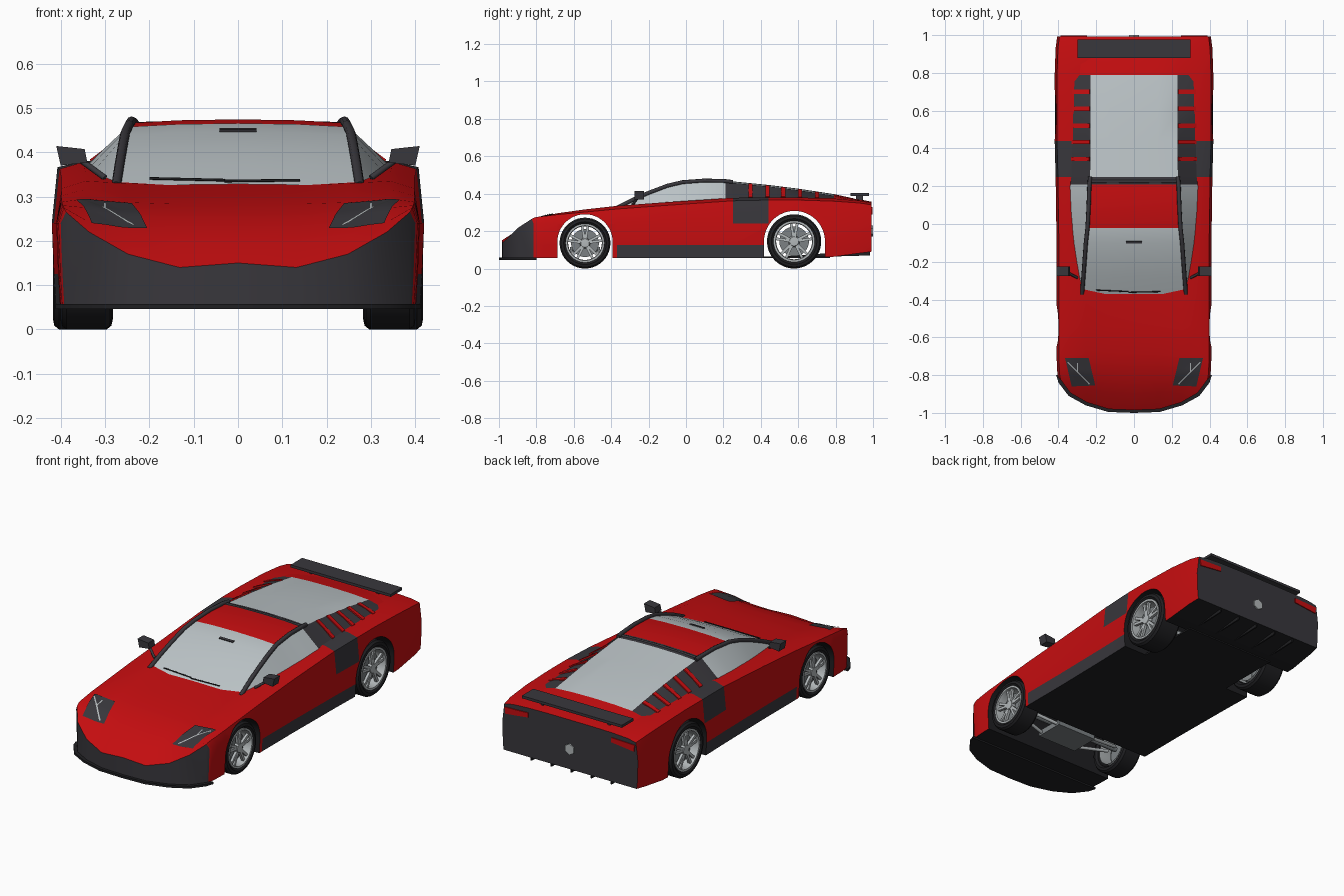
import bpy, bmesh, math
from mathutils import Vector, Matrix
from mathutils.bvhtree import BVHTree

if "Cube" in bpy.data.objects:
    bpy.data.objects.remove(bpy.data.objects["Cube"])


def material(name, *rgb):
    m = bpy.data.materials.new(name)
    m.use_nodes = True
    m.diffuse_color = (*rgb, 1)
    m.node_tree.nodes["Principled BSDF"].inputs["Base Color"].default_value = (*rgb, 1)
    return m


RED = material("red_paint", .56, .004, .005)
CHAR = material("charcoal_plastic", .04, .038, .045)
BLACK = material("black_rubber", .014, .014, .016)
GLASS = material("pale_glass", .5, .55, .57)
SILVER = material("silver_metal", .45, .48, .49)
STEEL = material("dark_steel", .2, .22, .23)


def finish(name, bm, mats, angle=30):
    bmesh.ops.recalc_face_normals(bm, faces=bm.faces)
    me = bpy.data.meshes.new(name)
    bm.to_mesh(me)
    bm.free()
    for m in mats:
        me.materials.append(m)
    ob = bpy.data.objects.new(name, me)
    bpy.context.collection.objects.link(ob)
    smooth(ob, angle)
    return ob


def select(ob):
    bpy.ops.object.select_all(action='DESELECT')
    ob.select_set(True)
    bpy.context.view_layer.objects.active = ob


def smooth(ob, angle=30):
    select(ob)
    bpy.ops.object.shade_smooth_by_angle(angle=math.radians(angle))


def loft(bm, sections, rule):
    """Skin half sections; rule(row, y) picks the material slot."""
    rings = [[bm.verts.new(p) for p in s] for s in sections]
    for a, b in zip(rings, rings[1:]):
        for r in range(len(a) - 1):
            f = bm.faces.new((a[r], a[r + 1], b[r + 1], b[r]))
            f.material_index = rule(r, f.calc_center_median().y)
    return rings


def mirror_x(bm):
    bmesh.ops.mirror(bm, geom=bm.verts[:] + bm.edges[:] + bm.faces[:], axis='X', merge_dist=.0005)


def plate(name, pts, mat, depth):
    """Polygon extruded by a depth vector."""
    bm = bmesh.new()
    f = bm.faces.new([bm.verts.new(p) for p in pts])
    out = bmesh.ops.extrude_face_region(bm, geom=[f], use_keep_orig=True)
    bmesh.ops.translate(bm, vec=depth, verts=[v for v in out["geom"] if isinstance(v, bmesh.types.BMVert)])
    return finish(name, bm, [mat])


def box(name, lo, hi, mat):
    (x, y, z), (X, Y, Z) = lo, hi
    return plate(name, [(x, y, z), (X, y, z), (X, Y, z), (x, Y, z)], mat, (0, 0, Z - z))


def tube(name, pts, radius, mat):
    cu = bpy.data.curves.new(name, 'CURVE')
    cu.dimensions, cu.bevel_depth, cu.bevel_resolution, cu.use_fill_caps = '3D', radius, 2, True
    sp = cu.splines.new('POLY')
    sp.points.add(len(pts) - 1)
    for p, co in zip(sp.points, pts):
        p.co = (*co, 1)
    cu.materials.append(mat)
    ob = bpy.data.objects.new(name, cu)
    bpy.context.collection.objects.link(ob)
    select(ob)
    bpy.ops.object.convert(target='MESH')
    smooth(bpy.context.object, 50)


# Body shell: nose to tail stations (y, nose sweep, half width, floor, top heights)
ACROSS = [0, .33, .62, .84, .97]
SWEEP = [0, .005, .04, .09, .16]
STATIONS = [
    (-.985, 1, .4, .055, (.15, .14, .17, .22, .265)),
    (-.9, .6, .405, .055, (.205, .2, .215, .245, .275)),
    (-.8, .25, .408, .055, (.25, .25, .258, .275, .28)),
    (-.69, 0, .41, .055, (.283, .283, .287, .295, .288)),
    (-.54, 0, .41, .055, (.303, .303, .307, .316, .302)),
    (-.37, 0, .41, .055, (.325, .325, .33, .335, .318)),
    (-.1, 0, .41, .055, (.345, .345, .35, .355, .338)),
    (.25, 0, .415, .055, (.37, .37, .375, .378, .362)),
    (.44, 0, .42, .055, (.375, .375, .38, .38, .366)),
    (.6, 0, .42, .055, (.377, .377, .379, .38, .366)),
    (.79, 0, .42, .063, (.38, .38, .378, .374, .36)),
    (.93, 0, .415, .082, (.369, .369, .366, .362, .35)),
    (.993, 0, .407, .09, (.357, .357, .355, .35, .34)),
]


def body_section(y, k, w, zb, tops):
    top = [(f * w, y + k * s, z) for f, s, z in zip(ACROSS, SWEEP, tops)]
    side = [(w * q, y + k * .17, z) for q, z in ((1, .24), (.99, .125), (.98, zb))]
    return top + side + [(x, yy, zb) for x, yy, _ in reversed(top)]


def body_rule(row, y):
    if row >= 7:
        return 2
    block = .25 < y < .44 and 2 <= row <= 4
    skirt = -.4 < y < .44 and row == 6
    return 1 if block or skirt else 0


bm = bmesh.new()
rings = loft(bm, [body_section(*s) for s in STATIONS], body_rule)
for r in (rings[0], rings[-1]):       # dark bumper and tail panel
    for ids in [(i, i + 1, 11 - i, 12 - i) for i in range(4)] + [(4, 5, 6, 7, 8)]:
        bm.faces.new([r[i] for i in ids]).material_index = 1
mirror_x(bm)
surface = BVHTree.FromBMesh(bm)
body = finish("body_shell", bm, [RED, CHAR, BLACK])

# Wheel arches cut through the shell
for y, z, r in ((-.54, .142, .148), (.58, .145, .163)):
    arc = [(-.6, y + r * math.cos(a), z + r * math.sin(a)) for a in (math.pi * i / 24 for i in range(25))]
    cutter = plate("arch_cutter", arc + [(-.6, y - r, -.1), (-.6, y + r, -.1)], RED, (1.2, 0, 0))
    cutter.hide_render = True
    for m in (CHAR, BLACK):
        cutter.data.materials.append(m)
    for f in cutter.data.polygons:
        f.material_index = 2
    mod = body.modifiers.new("arch", 'BOOLEAN')
    mod.operation, mod.solver, mod.object = 'DIFFERENCE', 'EXACT', cutter
    select(body)
    bpy.ops.object.modifier_apply(modifier="arch")
    bpy.data.objects.remove(cutter)
smooth(body)

# Cabin and engine cover: (y, roof height, roof half width, belt half width, belt height)
CABIN = [
    (-.37, .328, .275, .283, .318), (-.28, .373, .268, .297, .328), (-.2, .408, .262, .31, .335),
    (-.1, .446, .255, .326, .342), (-.02, .465, .246, .334, .348), (.1, .474, .24, .343, .358),
    (.21, .471, .236, .349, .364), (.25, .466, .232, .345, .366), (.44, .447, .23, .337, .371),
    (.6, .427, .23, .336, .371), (.79, .398, .23, .334, .366), (.9, .374, .23, .334, .355)]


def cabin_rule(row, y):
    if y > .79:
        return 0
    if row == 2:
        return 2 if y < .21 else 1
    if -.02 < y < .21:
        return 0
    return 1 if .21 < y < .25 else 2


bm = bmesh.new()
loft(bm, [[(0, y, z), (x * .55, y, z - .002), (x, y, z - .008), (xb, y, zb)] for y, z, x, xb, zb in CABIN], cabin_rule)
mirror_x(bm)
finish("cabin", bm, [RED, CHAR, GLASS], 25)


def cabin_side(y, t):
    """Point on the slanted cabin side, t from roof to belt."""
    for a, b in zip(CABIN, CABIN[1:]):
        if a[0] <= y <= b[0]:
            u = (y - a[0]) / (b[0] - a[0])
            _, z, x, xb, zb = [p + (q - p) * u for p, q in zip(a, b)]
            return Vector((x + (xb - x) * t, y, z - .008 + (zb - z + .008) * t))


def drape(name, corners, mat, lift, n=8):
    """Thin panel laid on the bonnet."""
    a, b, c, d = [Vector(p) for p in corners]
    bm = bmesh.new()
    rows = []
    for i in range(n + 1):
        row = []
        for j in range(n + 1):
            p = a.lerp(b, i / n).lerp(d.lerp(c, i / n), j / n)
            hit = surface.ray_cast(Vector((p.x, p.y, 1)), Vector((0, 0, -1)))[0]
            row.append((p.x, p.y, hit.z + lift))
        rows.append(row)
    loft(bm, rows, lambda r, y: 0)
    finish(name, bm, [mat])


# Tyre and rim meshes, axle along x, outer side at +x
def lathe(bm, profile, steps=40):
    vs = [bm.verts.new((x, 0, r)) for x, r in profile]
    es = [bm.edges.new(p) for p in zip(vs, vs[1:])]
    bmesh.ops.spin(bm, geom=vs + es, axis=(1, 0, 0), cent=(0, 0, 0), steps=steps, angle=math.tau)
    bmesh.ops.remove_doubles(bm, verts=bm.verts, dist=.0002)


def wheel(name, x, y, R, width, side):
    h, ri = width / 2, R * .76
    tyre = bmesh.new()
    lathe(tyre, [(h - .01, ri), (h, R * .84), (h - .003, R * .94), (h - .014, R), (-h + .014, R),
                 (-h + .003, R * .94), (-h, R * .84), (-h + .01, ri), (h - .01, ri)])
    rim = bmesh.new()
    lathe(rim, [(-h + .01, ri), (h - .004, ri), (h - .004, ri * .9), (h - .02, ri * .87), (-h + .01, ri * .87)])
    lathe(rim, [(h - .03, ri * .28), (h - .01, ri * .22), (h - .008, .0001)], 20)
    for i in range(10):     # paired spokes
        a = math.tau * (i // 2) / 5 + (.17 if i % 2 else -.17)
        m = Matrix.Rotation(a, 4, 'X') @ Matrix.Translation((h - .02, 0, ri * .55)) @ Matrix.Diagonal((.014, ri * .13, ri * .75, 1))
        bmesh.ops.create_cube(rim, size=1, matrix=m)
    disc = bmesh.new()
    lathe(disc, [(h - .045, ri * .72), (h - .04, ri * .72), (h - .04, .0001)], 32)
    for part, bmx, mat in (("tyre", tyre, BLACK), ("rim", rim, SILVER), ("brake_disc", disc, STEEL)):
        ob = finish(name + "_" + part, bmx, [mat], 35)
        ob.location = (side * x, y, R)
        ob.rotation_euler.z = 0 if side > 0 else math.pi


for s, hand in ((1, "left"), (-1, "right")):
    wheel(hand + "_front", .343, -.54, .136, .115, s)
    wheel(hand + "_rear", .35, .578, .145, .135, s)
    # Roof pillar
    tube(hand + "_pillar", [(s * x, y, z - .004) for y, z, x, _, _ in CABIN[:8]], .011, CHAR)
    # Headlamp with light strips
    lamp = [(.365, -.71), (.24, -.71), (.205, -.855), (.33, -.86)]
    drape(hand + "_headlamp", [(s * x, y, 0) for x, y in lamp], CHAR, .005)
    for strip in ([(.354, -.733), (.348, -.73), (.232, -.846), (.238, -.85)],
                  [(.303, -.735), (.297, -.735), (.297, -.785), (.303, -.785)]):
        drape(hand + "_lamp_strip", [(s * x, y, 0) for x, y in strip], SILVER, .008)
    # Door mirror on a stalk
    plate(hand + "_mirror", [(s * x, -.275, z) for x, z in ((.34, .377), (.4, .37), (.41, .414), (.346, .407))], CHAR, (0, .05, 0))
    tube(hand + "_mirror_stalk", [(s * .3, -.285, .342), (s * .355, -.255, .382)], .007, CHAR)
    # Red bars over the dark engine louvres
    for y in (.345, .435, .52, .61, .7):
        pts = [cabin_side(y + d, t) for d, t in ((-.011, .02), (.011, .02), (.011, .9), (-.011, .9))]
        plate(hand + "_louvre_bar", [(s * p.x, p.y, p.z) for p in pts], RED, (s * .004, 0, .007))
    # Tail lamp and wing strut
    plate(hand + "_tail_lamp", [(s * x, .992, z) for x, z in ((.25, .305), (.385, .29), (.39, .325), (.25, .33))], RED, (0, .006, 0))
    box(hand + "_wing_strut", (s * .2 - .008, .91, .355), (s * .2 + .008, .945, .392), CHAR)
    # Suspension arms
    for y in (-.6, -.48, .53, .63):
        tube(hand + "_suspension_arm", [(s * .12, y, .1), (s * .3, y * .5 + (-.27 if y < 0 else .289), .13)], .009, SILVER)

# Roof hoop, wipers and windscreen badge plate
tube("roof_hoop", [(x, .225, .459 + .006 * (1 - abs(x) / .235)) for x in (-.235, -.1, 0, .1, .235)], .009, CHAR)
tube("wiper_left", [(.14, -.358, .337), (-.03, -.362, .335)], .003, BLACK)
tube("wiper_right", [(-.03, -.358, .337), (-.2, -.35, .341)], .003, BLACK)
plate("screen_plate", [(-.042, -.102, .446), (.042, -.102, .446), (.042, -.09, .45), (-.042, -.09, .45)], CHAR, (0, -.002, .005))

# Rear wing, exhaust and front lip
box("rear_wing", (-.3, .88, .389), (.3, .978, .403), CHAR)
bm = bmesh.new()
bmesh.ops.create_cone(bm, cap_ends=True, segments=6, radius1=.03, radius2=.03, depth=.012,
                      matrix=Matrix.Translation((0, .994, .2)) @ Matrix.Rotation(math.pi / 2, 4, 'X'))
finish("exhaust", bm, [SILVER])
edge = [(f * .412, -1 + k) for f, k in zip(ACROSS + [1], SWEEP + [.2])]
outline = edge + [(-x, y) for x, y in reversed(edge[1:])]
plate("front_lip", [(x, y, .046) for x, y in outline], BLACK, (0, 0, .012))

# Underside: gearbox tray, diffuser fins, axles
box("rear_tray", (-.27, .4, .055), (.27, .77, .064), BLACK)
for x in (-.24, -.12, 0, .12, .24):
    plate("diffuser_fin", [(x - .004, .5, .056), (x - .004, .985, .07), (x - .004, .985, .1), (x - .004, .5, .062)], BLACK, (.008, 0, 0))
for y, z in ((-.54, .136), (.578, .145)):
    tube("axle", [(-.33, y, z), (.33, y, z)], .014, STEEL)
box("front_subframe", (-.12, -.62, .085), (.12, -.46, .115), STEEL)
